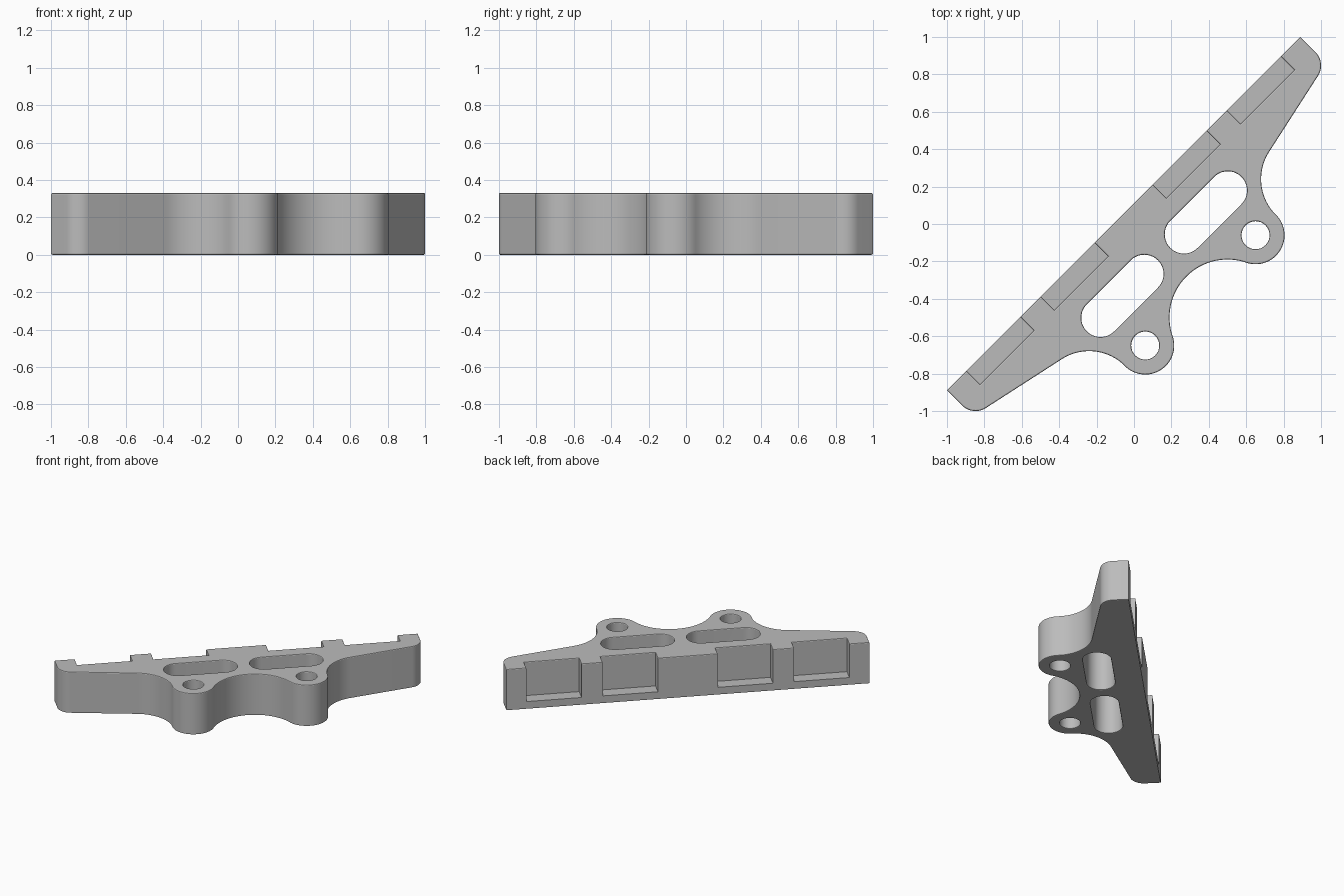
import bpy, bmesh, math
from mathutils import Matrix

cube = bpy.data.objects.get("Cube")
if cube:
    bpy.data.objects.remove(cube)

HEIGHT, BACK, END = 0.33, -0.078, 1.336
SHELF, POCKET_DEPTH, FILLET = 0.06, 0.102, 0.011
LUG = (0.417, 0.502)
HALF = (-1, 1)
TURN = Matrix.Rotation(math.radians(45), 4, "Z")   # long edge runs diagonally


def arc(centre, r, a0, a1, n=20):
    """Points on an arc, u along the bracket and v outward from its long edge."""
    angles = [math.radians(a0 + (a1 - a0) * i / n) for i in range(n + 1)]
    return [(centre[0] + r * math.cos(a), centre[1] + r * math.sin(a)) for a in angles]


def prism(name, points, z0, z1):
    bm = bmesh.new()
    face = bm.faces.new([bm.verts.new((u, -v, z0)) for u, v in points])
    top = bmesh.ops.extrude_face_region(bm, geom=[face])["geom"]
    for item in top:
        if isinstance(item, bmesh.types.BMVert):
            item.co.z = z1
    bmesh.ops.recalc_face_normals(bm, faces=bm.faces)
    bm.transform(TURN)
    mesh = bpy.data.meshes.new(name)
    bm.to_mesh(mesh)
    bm.free()
    obj = bpy.data.objects.new(name, mesh)
    bpy.context.collection.objects.link(obj)
    return obj


# Outline of one half: centre scallop, lug, outer scallop, taper and rounded tip
inner = math.degrees(math.atan2(LUG[1] - 0.707, LUG[0]))
half = arc((0, 0.707), 0.31, -90, inner)
half += arc(LUG, 0.155, 180 + inner, 0, 32)[1:]
half += arc((0.841, 0.502), 0.27, 180, 257.7)[1:]
half += arc((1.234, 0.036), 0.102, 77.7, 0, 14)
half.append((END, BACK))
body = prism("bracket_body", half + [(-u, v) for u, v in reversed(half[1:])], 0, HEIGHT)

# Cutters: bolt holes, long slots and the pockets along the straight edge
cutters = []
for s in HALF:
    hole = arc((s * LUG[0], LUG[1]), 0.075, 0, 348.75, 31)
    cutters.append(prism("bolt_hole_cutter", hole, -0.1, 0.5))
    ends = sorted((s * 0.15, s * 0.481))
    slot = arc((ends[0], 0.228), 0.103, 90, 270) + arc((ends[1], 0.228), 0.103, -90, 90)
    cutters.append(prism("slot_cutter", slot, -0.1, 0.5))
    for start in (0.22, 0.782):
        a, b = s * start, s * (start + 0.406)
        v0, v1 = BACK - 0.1, BACK + POCKET_DEPTH
        cutters.append(prism("pocket_cutter", [(a, v0), (b, v0), (b, v1), (a, v1)], SHELF, 0.5))

for cutter in cutters:
    cutter.hide_render = True
    mod = body.modifiers.new("cut", "BOOLEAN")
    mod.operation, mod.solver, mod.object = "DIFFERENCE", "EXACT", cutter
bpy.context.view_layer.update()
cut_mesh = bpy.data.meshes.new_from_object(
    body.evaluated_get(bpy.context.evaluated_depsgraph_get()))
body.modifiers.clear()
body.data = cut_mesh
for cutter in cutters:
    bpy.data.objects.remove(cutter)

# Small rounded edge around the top and bottom faces
bm = bmesh.new()
bm.from_mesh(cut_mesh)
bmesh.ops.remove_doubles(bm, verts=bm.verts, dist=0.0005)
rims = [e for e in bm.edges
        if len(e.link_faces) == 2 and e.calc_face_angle(0) > 1
        and any(all(abs(v.co.z - z) < 0.001 for v in e.verts) for z in (0, HEIGHT))]
bmesh.ops.bevel(bm, geom=rims, offset=FILLET, segments=2, profile=0.5,
                affect="EDGES", clamp_overlap=True)
bm.to_mesh(cut_mesh)
bm.free()

# Single grey finish
grey = bpy.data.materials.new("plain_grey")
grey.use_nodes = True
colour = (0.5, 0.5, 0.5, 1)
grey.diffuse_color = colour
grey.node_tree.nodes["Principled BSDF"].inputs["Base Color"].default_value = colour
cut_mesh.materials.clear()
cut_mesh.materials.append(grey)

bpy.ops.object.select_all(action="DESELECT")
body.select_set(True)
bpy.context.view_layer.objects.active = body
bpy.ops.object.shade_smooth_by_angle(angle=math.radians(20))
